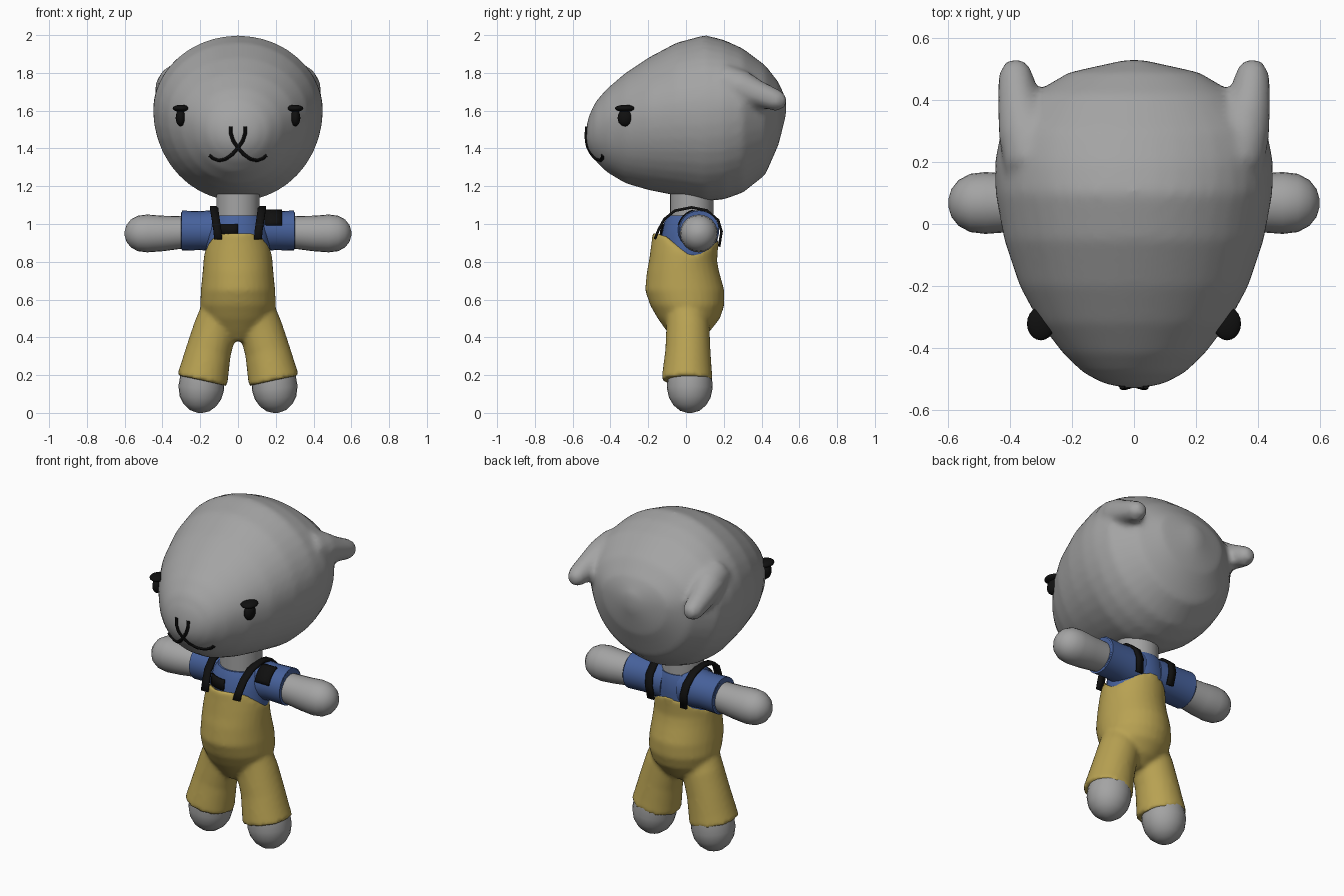
import bpy, bmesh, math
from mathutils import Vector

if "Cube" in bpy.data.objects:
    bpy.data.objects.remove(bpy.data.objects["Cube"])


def material(name, r, g, b):
    m = bpy.data.materials.new(name)
    m.diffuse_color = (r, g, b, 1)
    m.use_nodes = True
    m.node_tree.nodes["Principled BSDF"].inputs["Base Color"].default_value = m.diffuse_color
    return m


GREY = material("grey_plush", .37, .37, .37)
YELLOW = material("yellow_cloth", .48, .36, .085)
BLUE = material("blue_cloth", .062, .12, .33)
BLACK = material("black_trim", .005, .005, .005)


def mirrored(shape):
    return [[Vector((-p.x, p.y, p.z)) for p in ring] for ring in shape]


def loft(name, shapes, mat, remesh=0, smooth=4):
    """Skin each list of rings into a closed body, optionally fusing them."""
    bm = bmesh.new()
    for rings in shapes:
        vs = [[bm.verts.new(p) for p in ring] for ring in rings]
        n = len(vs[0])
        for a, b in zip(vs, vs[1:]):
            for i in range(n):
                j = (i + 1) % n
                bm.faces.new((a[i], a[j], b[j], b[i]))
        bm.faces.new(vs[0][::-1])
        bm.faces.new(vs[-1])
    bmesh.ops.recalc_face_normals(bm, faces=bm.faces)
    return finish(name, bm, mat, remesh, smooth)


def finish(name, bm, mat, remesh=0, smooth=0):
    me = bpy.data.meshes.new(name)
    bm.to_mesh(me)
    bm.free()
    me.materials.append(mat)
    me.shade_smooth()
    ob = bpy.data.objects.new(name, me)
    bpy.context.collection.objects.link(ob)
    if remesh:
        m = ob.modifiers.new("fuse", 'REMESH')
        m.mode = 'VOXEL'
        m.voxel_size = remesh
        m.use_smooth_shade = True
        s = ob.modifiers.new("soften", 'SMOOTH')
        s.factor, s.iterations = .5, smooth
    else:
        me.set_sharp_from_angle(angle=math.radians(45))
    return ob


def tube(pts, n=24):
    """Round rings across a path of (x, y, z, radius)."""
    rings = []
    for i, p in enumerate(pts):
        a, b = pts[max(i - 1, 0)], pts[min(i + 1, len(pts) - 1)]
        d = (Vector(b[:3]) - Vector(a[:3])).normalized()
        u = d.cross(Vector((0, 1, 0)) if abs(d.y) < .8 else Vector((0, 0, 1))).normalized()
        v = d.cross(u)
        rings.append([Vector(p[:3]) + p[3] * (u * math.cos(t) + v * math.sin(t))
                      for t in (2 * math.pi * k / n for k in range(n))])
    return rings


def ellipse(hx, y0, y1, z, n=32):
    c, h = (y0 + y1) / 2, (y1 - y0) / 2
    return [Vector((hx * math.cos(t), c + h * math.sin(t), z))
            for t in (2 * math.pi * k / n for k in range(n))]


def ball(name, loc, size, mat):
    bm = bmesh.new()
    bmesh.ops.create_uvsphere(bm, u_segments=20, v_segments=12, radius=1)
    for v in bm.verts:
        v.co = Vector(loc) + v.co * Vector(size)
    return finish(name, bm, mat)


# Head: sections along y as (y, half width, bottom, middle, top)
sections = [(-.53, .03, 1.44, 1.47, 1.50), (-.515, .10, 1.39, 1.48, 1.57),
            (-.48, .165, 1.335, 1.50, 1.645), (-.42, .228, 1.275, 1.52, 1.715),
            (-.32, .305, 1.215, 1.55, 1.80), (-.2, .37, 1.18, 1.57, 1.88),
            (-.05, .42, 1.15, 1.59, 1.96), (.1, .448, 1.12, 1.60, 2.0),
            (.2, .45, 1.13, 1.61, 1.975), (.3, .43, 1.165, 1.62, 1.93),
            (.42, .33, 1.26, 1.62, 1.84), (.49, .21, 1.42, 1.62, 1.75),
            (.53, .03, 1.58, 1.62, 1.66)]
skull = []
for y, w, bot, mid, top in sections:
    ring = []
    for k in range(40):
        t = 2 * math.pi * k / 40
        s = math.sin(t)
        ring.append(Vector((w * math.cos(t), y, mid + s * (top - mid if s > 0 else mid - bot))))
    skull.append(ring)
ear = tube([(.32, .2, 1.75, .10), (.35, .3, 1.72, .09), (.372, .38, 1.69, .07),
            (.38, .45, 1.665, .061), (.382, .49, 1.65, .055), (.382, .518, 1.64, .038),
            (.382, .532, 1.635, .012)])
head = loft("head", [skull, ear, mirrored(ear)], GREY, .018, 5)

# Neck
loft("neck", [tube([(0, .03, .98, .115), (0, .03, 1.2, .115)])], GREY)

# Arms and feet, rounded at the ends
arm = tube([(.12, .068, .955, .08), (.3, .068, .955, .086), (.4, .068, .95, .094),
            (.48, .068, .95, .1), (.53, .068, .95, .094), (.567, .068, .95, .074),
            (.59, .068, .95, .045), (.6, .068, .95, .012)])
loft("arms", [arm, mirrored(arm)], GREY)
foot = tube([(.175, .02, .27, .105), (.186, .02, .2, .117), (.195, .02, .13, .121),
             (.199, .02, .08, .11), (.202, .02, .04, .086), (.204, .02, .012, .052),
             (.205, .02, .0, .012)])
loft("feet", [foot, mirrored(foot)], GREY)

# Shirt body and sleeves
body = [ellipse(*e) for e in ((.165, -.14, .15, .74), (.17, -.14, .16, .85),
                              (.165, -.13, .17, .94), (.15, -.115, .165, 1.01),
                              (.125, -.095, .15, 1.045), (.10, -.08, .14, 1.045))]
loft("shirt_body", [body], BLUE)
sleeve = tube([(.06, .06, .96, .11), (.14, .065, .965, .108), (.2, .068, .965, .103),
               (.297, .07, .965, .106), (.301, .07, .965, .1), (.29, .07, .965, .088)])
loft("sleeves", [sleeve, mirrored(sleeve)], BLUE)


# Overalls: torso with a dipped top edge, fused with two flared legs
def top_edge(y):
    if y < .04:
        return .835 + .12 * min(1, (.04 - y) / .15) ** 1.4
    return .835 + .08 * min(1, (y - .04) / .13)


torso = [ellipse(hx, y0, y1, z) for z, hx, y0, y1 in (
    (.38, .06, -.06, .06), (.43, .13, -.10, .125), (.5, .18, -.15, .18),
    (.57, .2, -.19, .203), (.65, .197, -.217, .203), (.75, .187, -.207, .175),
    (.8, .183, -.197, .165), (.85, .178, -.19, .168), (.9, .168, -.183, .172),
    (.96, .15, -.178, .175))]
for ring in torso:
    for p in ring:
        p.z = min(p.z, top_edge(p.y) - (.96 - p.z) * .02)
leg = tube([(.085, .0, .56, .105), (.12, .01, .45, .115), (.155, .01, .33, .12),
            (.177, .007, .23, .13), (.19, .006, .17, .137)])
loft("overalls", [torso, leg, mirrored(leg)], YELLOW, .013, 5)


# Shoulder straps: ribbons over the shirt
def ribbon(name, rows, thick):
    bm = bmesh.new()
    vs = [[bm.verts.new(p) for p in row] for row in rows]
    for a, b in zip(vs, vs[1:]):
        for i in range(len(a) - 1):
            bm.faces.new((a[i], a[i + 1], b[i + 1], b[i]))
    ob = finish(name, bm, BLACK)
    m = ob.modifiers.new("thickness", 'SOLIDIFY')
    m.thickness, m.offset = thick, 0
    return ob


path = [(.105, -.165, .92), (.11, -.145, .97), (.118, -.115, 1.025), (.125, -.06, 1.07),
        (.127, .03, 1.088), (.127, .11, 1.072), (.122, .17, 1.02), (.115, .188, .96),
        (.108, .175, .88)]
for side, label in ((-1, "left"), (1, "right")):
    ribbon("strap_" + label, [[Vector((side * (x + d), y, z)) for d in (-.021, .021)]
                              for x, y, z in path], .014)

# Sleeve patch and chest patch
ribbon("sleeve_patch", [[Vector((x, .068 - .112 * math.cos(t), .965 + .112 * math.sin(t)))
                         for x in (.14, .185, .232)]
                        for t in (math.radians(15 + 10 * k) for k in range(7))], .008)
ribbon("chest_patch", [[Vector((x, .02 - math.sqrt(1 - (x / .165) ** 2) * r, z))
                        for x in (-.105, -.08, -.05, -.025, 0)]
                       for z, r in ((.94, .156), (.975, .151), (1.0, .145))], .009)

# Eyes and brows
for side, label in ((-1, "left"), (1, "right")):
    ball("eye_" + label, (side * .303, -.322, 1.562), (.027, .04, .045), BLACK)
    ball("brow_" + label, (side * .301, -.322, 1.612), (.045, .054, .019), BLACK)

# Muzzle lines laid on the face
bpy.context.view_layer.update()
deps = bpy.context.evaluated_depsgraph_get()
line = [(-.038, 1.515), (-.038, 1.48), (-.025, 1.44), (0, 1.405), (.03, 1.37),
        (.065, 1.345), (.1, 1.337), (.13, 1.348), (.15, 1.365)]
strokes = []
for side in (-1, 1):
    pts = []
    for x, z in line:
        hit, loc, _, _ = head.ray_cast(Vector((side * x, -2, z)), Vector((0, 1, 0)), depsgraph=deps)
        pts.append((side * x, loc.y if hit else -.48, z, .01))
    strokes.append(tube(pts, 8))
loft("muzzle_lines", strokes, BLACK)
